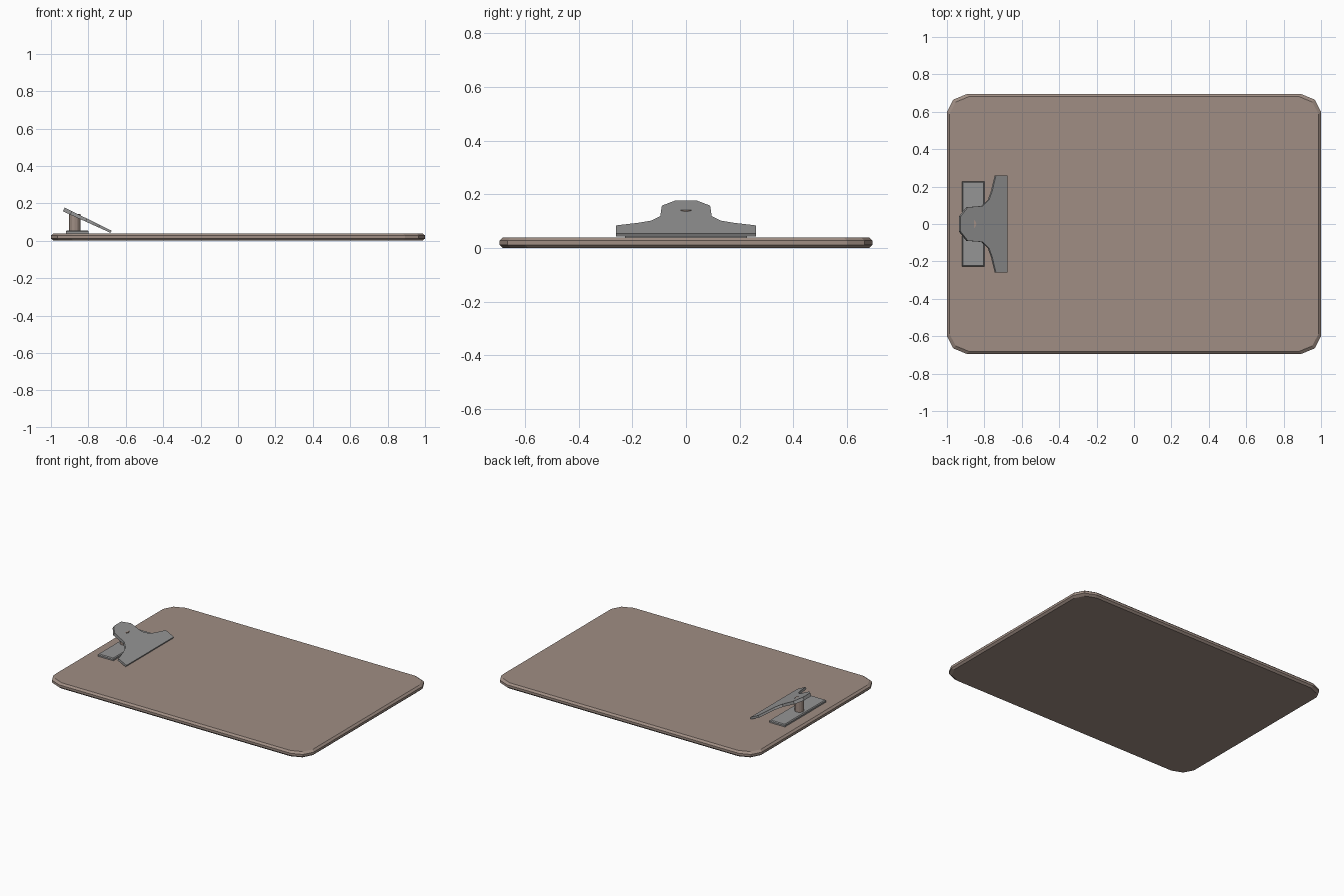
import bpy, bmesh
from mathutils import Vector

if "Cube" in bpy.data.objects:
    bpy.data.objects.remove(bpy.data.objects["Cube"])


def material(name, rgb):
    m = bpy.data.materials.new(name)
    m.diffuse_color = (*rgb, 1)
    m.use_nodes = True
    m.node_tree.nodes["Principled BSDF"].inputs["Base Color"].default_value = m.diffuse_color
    return m


wood = material("brown_board", (0.35, 0.27, 0.23))
steel = material("grey_metal", (0.30, 0.30, 0.30))


def loft(name, rings, mat):
    """Closed solid through a stack of rings with equal point counts."""
    bm = bmesh.new()
    vs = [[bm.verts.new(p) for p in r] for r in rings]
    n = len(vs[0])
    for a, b in zip(vs, vs[1:]):
        for i in range(n):
            j = (i + 1) % n
            bm.faces.new((a[i], a[j], b[j], b[i]))
    bm.faces.new(vs[0][::-1])
    bm.faces.new(vs[-1])
    bmesh.ops.recalc_face_normals(bm, faces=bm.faces)
    me = bpy.data.meshes.new(name)
    bm.to_mesh(me)
    bm.free()
    me.materials.append(mat)
    ob = bpy.data.objects.new(name, me)
    bpy.context.collection.objects.link(ob)
    return ob


# Board: rectangle with three-point corners and chamfered rims
def board_ring(inset, z):
    quarter = [(1.0, 0.60), (0.966, 0.665), (0.893, 0.695)]
    q = [(x - inset, y - inset) for x, y in quarter]
    pts = q + [(-x, y) for x, y in q[::-1]]
    pts += [(-x, -y) for x, y in pts]
    return [(x, y, z) for x, y in pts]


loft("board", [board_ring(0.013, 0), board_ring(0, 0.012),
               board_ring(0, 0.028), board_ring(0.013, 0.04)], wood)


# Clip base plate with a small chamfer on its top rim
def rect(hx, hy, z):
    return [(-0.86 + sx * hx, sy * hy, z)
            for sx, sy in ((-1, -1), (1, -1), (1, 1), (-1, 1))]


loft("clip_base", [rect(0.06, 0.227, 0.036), rect(0.06, 0.227, 0.05),
                   rect(0.055, 0.222, 0.056)], steel)

# Post carrying the lever
bpy.ops.mesh.primitive_cylinder_add(vertices=12, radius=0.03, depth=0.09,
                                    location=(-0.873, 0, 0.097))
post = bpy.context.object
post.name = "clip_post"
post.data.materials.append(wood)

# Sloping lever: half outline (x, y) mirrored, thinner toward the jaw
half = [(-0.676, 0.26), (-0.738, 0.26), (-0.757, 0.18), (-0.774, 0.13),
        (-0.808, 0.096), (-0.888, 0.09), (-0.927, 0.04)]
outline = half + [(x, -y) for x, y in half[::-1]]
normal = Vector((0.49, 0, 1)).normalized()
top = [Vector((x, y, 0.054 - 0.49 * (x + 0.676))) for x, y in outline]
under = [p - normal * (0.013 - 0.035 * (p.x + 0.676)) for p in top]
loft("clip_lever", [under, top], steel)
